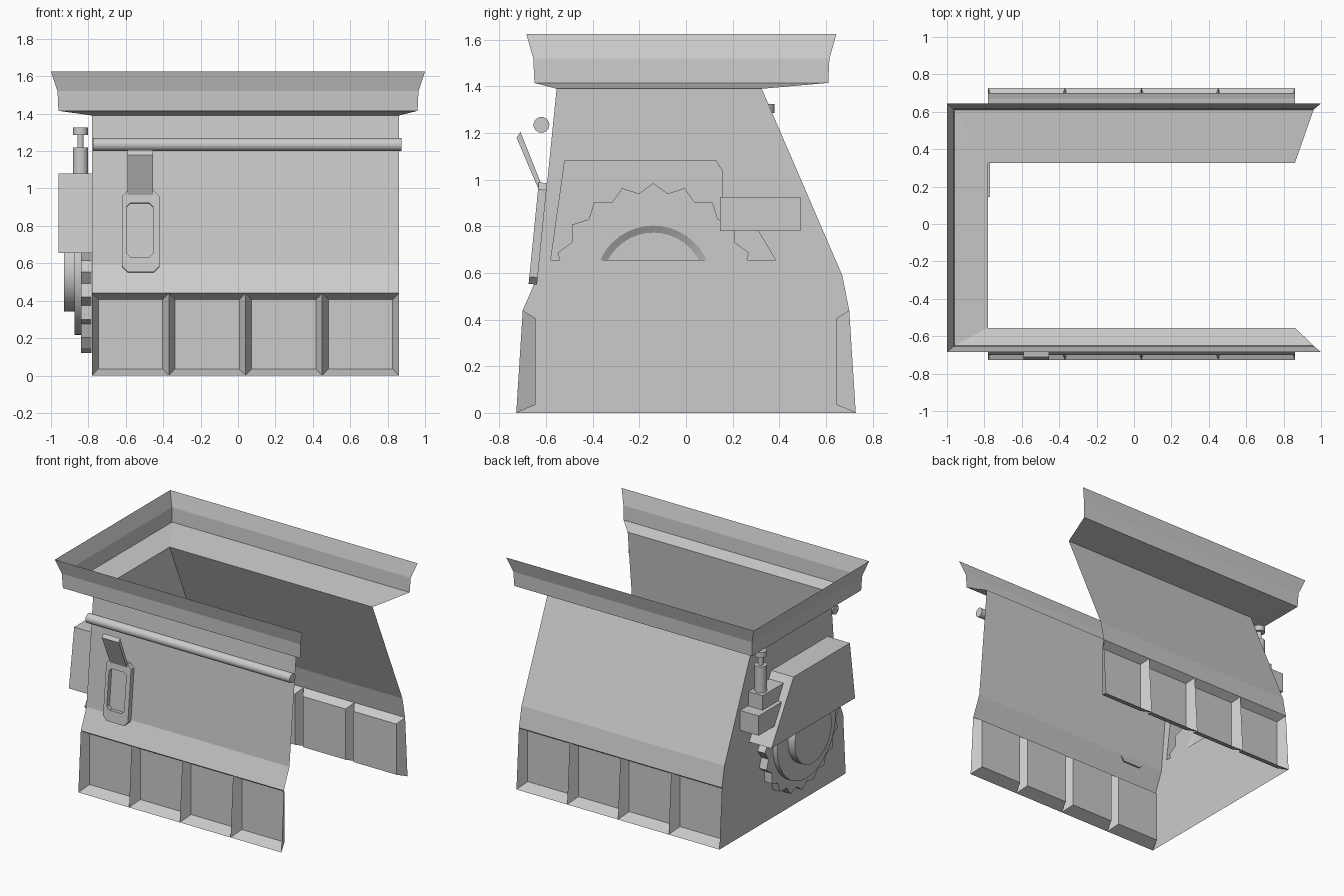
import bpy, bmesh, math
from mathutils import Vector

if "Cube" in bpy.data.objects:
    bpy.data.objects.remove(bpy.data.objects["Cube"])

XL, XR = -0.78, 0.86          # wall ends; the right side is open
SLOPE = 0.1                   # lean of the front wall


def make(name, verts, faces, weld=True):
    me = bpy.data.meshes.new(name)
    me.from_pydata([tuple(v) for v in verts], [], faces)
    bm = bmesh.new()
    bm.from_mesh(me)
    if weld:
        bmesh.ops.remove_doubles(bm, verts=bm.verts, dist=1e-4)
    bmesh.ops.recalc_face_normals(bm, faces=bm.faces)
    bm.to_mesh(me)
    bm.free()
    ob = bpy.data.objects.new(name, me)
    bpy.context.collection.objects.link(ob)
    return ob


def loft(name, rings, closed=True, cap_start=False, cap_end=False):
    """Skin a list of equal-length point rings."""
    n = len(rings[0])
    verts = [p for r in rings for p in r]
    faces = []
    for k in range(len(rings) - 1):
        for i in range(n if closed else n - 1):
            j = (i + 1) % n
            faces.append((k * n + i, k * n + j, (k + 1) * n + j, (k + 1) * n + i))
    if cap_start:
        faces.append(tuple(range(n)))
    if cap_end:
        faces.append(tuple(range((len(rings) - 1) * n, len(rings) * n)))
    return make(name, verts, faces)


def box(name, x0, x1, y0, y1, z0, z1):
    ring = lambda z: [(x0, y0, z), (x1, y0, z), (x1, y1, z), (x0, y1, z)]
    return loft(name, [ring(z0), ring(z1)], True, True, True)


def smooth(ob):
    bpy.ops.object.select_all(action='DESELECT')
    ob.select_set(True)
    bpy.context.view_layer.objects.active = ob
    bpy.ops.object.shade_smooth_by_angle(angle=math.radians(30))


def cylinder(name, r, depth, loc, rot=(0, 0, 0), sides=24):
    bpy.ops.mesh.primitive_cylinder_add(vertices=sides, radius=r, depth=depth, location=loc, rotation=rot)
    ob = bpy.context.object
    ob.name = name
    smooth(ob)
    return ob


# Hopper collar: flared rim, open on the right
levels = [(-1.0, 1.0, -0.685, 0.645, 1.625), (-0.965, 0.965, -0.655, 0.615, 1.52),
          (-0.96, 0.96, -0.65, 0.61, 1.415), (XL, XR, -0.555, 0.325, 1.39)]
loft("hopper_collar", [[(xr, yf, z), (xl, yf, z), (xl, yb, z), (xr, yb, z)]
                       for xl, xr, yf, yb, z in levels], closed=False)

# Front and back sheets
front = [(-0.555, 1.39), (-0.635, 0.59), (-0.70, 0.44)]
back = [(0.325, 1.39), (0.67, 0.59), (0.70, 0.44)]
for name, prof in (("front_wall", front), ("back_wall", back)):
    loft(name, [[(XL, y, z), (XR, y, z)] for y, z in prof], closed=False)

# Lower skirt: four recessed cells per side with ridge ribs between
for name, s in (("front_skirt", -1), ("back_skirt", 1)):
    verts, faces = [], []
    w = (XR - XL) / 4
    for c in range(4):
        a, b, m = XL + c * w, XL + (c + 1) * w, 0.033
        o = len(verts)
        verts += [(a, s * 0.728, 0), (b, s * 0.728, 0), (b, s * 0.70, 0.44), (a, s * 0.70, 0.44)]
        verts += [(a + m, s * 0.645, 0.035), (b - m, s * 0.645, 0.035),
                  (b - m, s * 0.645, 0.405), (a + m, s * 0.645, 0.405)]
        faces.append((o + 4, o + 5, o + 6, o + 7))
        for i in range(4):
            j = (i + 1) % 4
            faces.append((o + i, o + j, o + 4 + j, o + 4 + i))
    make(name, verts, faces)

# Left end wall with the housing pushed out of it
outer = [(-0.728, 0), (-0.70, 0.44), (-0.635, 0.59), (-0.555, 1.39),
         (0.325, 1.39), (0.67, 0.59), (0.70, 0.44), (0.728, 0)]
hole = [(-0.58, 0.655), (-0.52, 1.08), (0.13, 1.08), (0.385, 0.655)]
make("left_wall", [(XL, y, z) for y, z in outer + hole],
     [(0, 7, 6, 5, 11, 8, 2, 1), (2, 8, 9, 3), (3, 9, 10, 4), (4, 10, 11, 5)])
loft("gear_housing", [[(x, y, z) for y, z in hole] for x in (XL, -0.96)], cap_end=True)


# Gear with stepped hub
GY, GZ = -0.14, 0.553


def circle(r, x, n=40, r2=None):
    return [(x, GY + (r if i % 2 == 0 or r2 is None else r2) * math.sin(2 * math.pi * i / n),
             GZ + (r if i % 2 == 0 or r2 is None else r2) * math.cos(2 * math.pi * i / n))
            for i in range(n)]


loft("gear", [circle(0.22, -0.80), circle(0.25, -0.782), circle(0.432, -0.782, r2=0.392),
              circle(0.432, -0.84, r2=0.392), circle(0.337, -0.84)], cap_start=True)
smooth(loft("gear_hub", [circle(0.337, -0.84), circle(0.337, -0.875), circle(0.212, -0.875),
                         circle(0.212, -0.93)], cap_end=True))

# Bracket blocks and adjusting bolt
box("bracket_lower", -0.93, -0.77, 0.145, 0.49, 0.78, 0.925)
box("bracket_upper", -0.90, -0.785, 0.155, 0.40, 0.925, 1.03)
for name, r, z0, z1 in (("bolt_sleeve", 0.041, 1.03, 1.22), ("bolt_neck", 0.017, 1.22, 1.285),
                        ("bolt_head", 0.039, 1.285, 1.325)):
    cylinder(name, r, z1 - z0, (-0.842, 0.34, (z0 + z1) / 2))

# Front hinge rod
cylinder("hinge_rod", 0.034, 1.65, (0.05, -0.62, 1.235), (0, math.pi / 2, 0))


# Inspection port frame on the sloped front wall
def octagon(x0, x1, z0, z1, c, off):
    pts = [(x0 + c, z0), (x1 - c, z0), (x1, z0 + c), (x1, z1 - c),
           (x1 - c, z1), (x0 + c, z1), (x0, z1 - c), (x0, z0 + c)]
    n = Vector((0, -1, SLOPE)).normalized()
    return [Vector((x, -0.555 - SLOPE * (1.39 - z), z)) + n * off for x, z in pts]


port_out, port_in = (-0.62, -0.42, 0.55, 0.985, 0.03), (-0.595, -0.455, 0.63, 0.92, 0.02)
loft("port_frame", [octagon(*port_out, 0.0), octagon(*port_out, 0.036),
                    octagon(*port_in, 0.036), octagon(*port_in, 0.003)], cap_end=True)

# Raised port flap
flap = [(-0.635, 0.965), (-0.618, 0.975), (-0.71, 1.205), (-0.727, 1.18)]
loft("port_flap", [[(x, y, z) for y, z in flap] for x in (-0.59, -0.455)],
     cap_start=True, cap_end=True)
